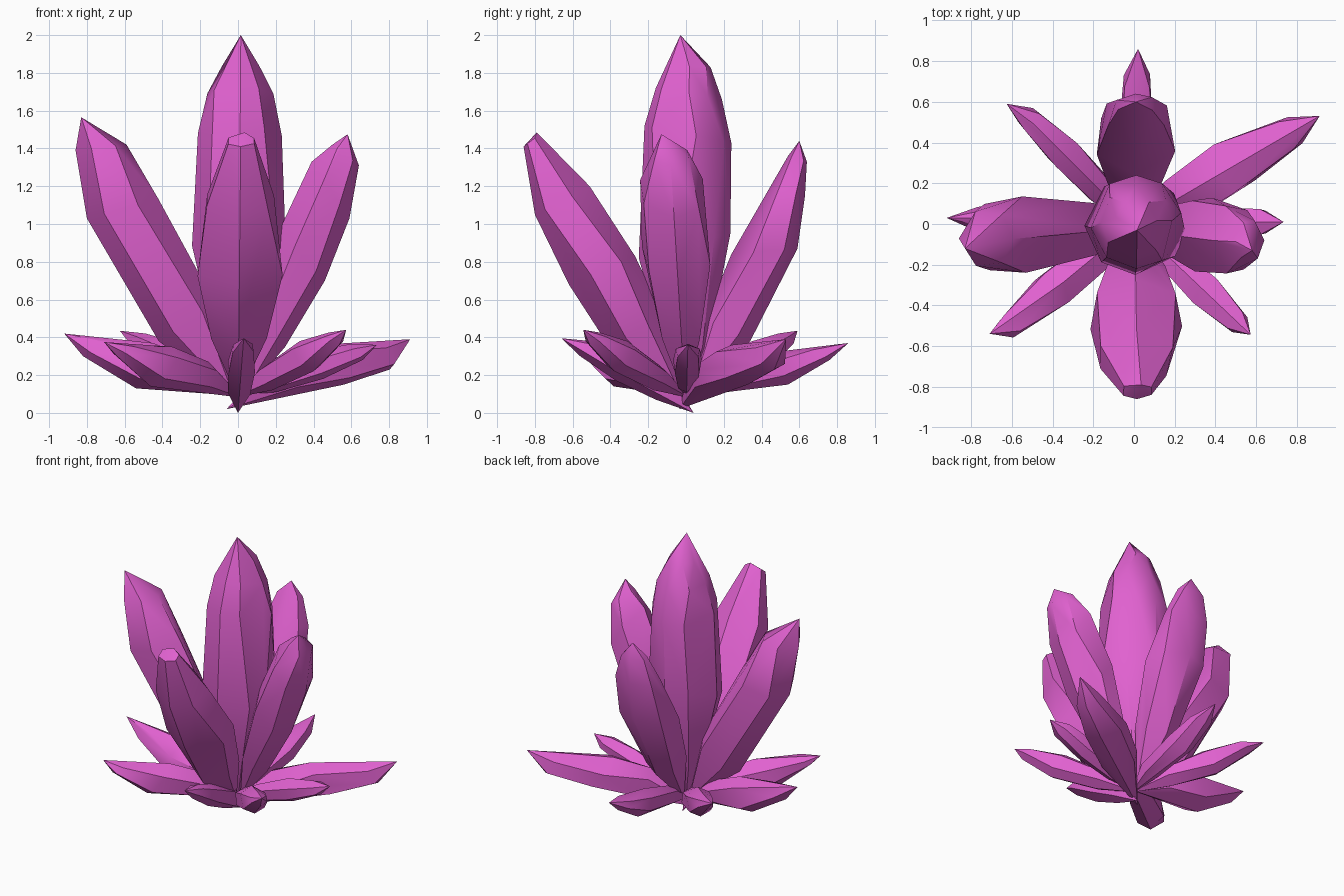
import bpy, bmesh, math, random
from mathutils import Vector

random.seed(11)
mat = bpy.data.materials.new("magenta crystal")
mat.diffuse_color = (0.75, 0.12, 0.63, 1)


def crystal(name, azimuth, base, rings, tip, drift=0.0, sides=6, tip_side=0.0):
    """Faceted crystal leaning along an azimuth. Points are (radius, height);
    each ring is (outer point, inner point, half width); drift moves it sideways
    with height and tip_side moves only the tip."""
    a = math.radians(azimuth)
    out = Vector((math.cos(a), math.sin(a), 0))
    side = Vector((-math.sin(a), math.cos(a), 0))
    up = Vector((0, 0, 1))

    def place(r, z, s=0.0):
        s += drift * z / tip[1]
        return out * r + side * s + up * z

    bm = bmesh.new()
    bm.verts.new(place(*base))
    bm.verts.new(place(*tip, tip_side))
    spread = 1 / math.sin(math.pi / 3) if sides == 6 else 1
    for lo, hi, half in rings:
        for k in range(sides):
            t = 2 * math.pi * k / sides
            if k % (sides // 2):
                t += random.uniform(-0.2, 0.2)
            f = (1 + math.cos(t)) / 2
            bm.verts.new(place(hi[0] + (lo[0] - hi[0]) * f,
                               hi[1] + (lo[1] - hi[1]) * f,
                               math.sin(t) * half * spread))
    hull = bmesh.ops.convex_hull(bm, input=bm.verts[:])
    loose = {g for g in hull["geom_interior"] if isinstance(g, bmesh.types.BMVert)}
    bmesh.ops.delete(bm, geom=list(loose), context="VERTS")
    bmesh.ops.dissolve_limit(bm, angle_limit=math.radians(5),
                             verts=bm.verts[:], edges=bm.edges[:])
    bmesh.ops.recalc_face_normals(bm, faces=bm.faces[:])
    me = bpy.data.meshes.new(name)
    bm.to_mesh(me)
    bm.free()
    me.materials.append(mat)
    ob = bpy.data.objects.new(name, me)
    bpy.context.collection.objects.link(ob)
    bpy.ops.object.select_all(action="DESELECT")
    ob.select_set(True)
    bpy.context.view_layer.objects.active = ob
    bpy.ops.object.shade_smooth_by_angle(angle=math.radians(35))


# Tall central crystal
crystal("central_crystal", 90, (0, 0.08),
        [((0.12, 0.35), (-0.12, 0.35), 0.12),
         ((0.235, 0.95), (-0.25, 0.82), 0.25),
         ((0.24, 1.43), (-0.22, 1.52), 0.225),
         ((0.19, 1.66), (-0.16, 1.72), 0.175),
         ((0.13, 1.83), (-0.09, 1.84), 0.1)], (-0.03, 2.0), -0.015, 8)

# Four large leaning crystals
crystal("left_crystal", 180, (0.02, 0.08),
        [((0.42, 0.38), (0.12, 0.58), 0.13),
         ((0.80, 1.03), (0.42, 1.13), 0.175),
         ((0.86, 1.39), (0.59, 1.42), 0.125)], (0.83, 1.565), 0.08, tip_side=0.04)
crystal("right_crystal", 0, (0.02, 0.08),
        [((0.25, 0.35), (0.08, 0.5), 0.1),
         ((0.46, 0.7), (0.22, 0.97), 0.165),
         ((0.59, 1.03), (0.39, 1.33), 0.155),
         ((0.64, 1.31), (0.5, 1.42), 0.09)], (0.58, 1.475), -0.09, tip_side=-0.04)
crystal("front_crystal", -90, (0.02, 0.08),
        [((0.4, 0.34), (0.12, 0.52), 0.14),
         ((0.62, 0.68), (0.27, 0.83), 0.21),
         ((0.80, 1.05), (0.51, 1.2), 0.165),
         ((0.86, 1.41), (0.78, 1.47), 0.07)], (0.79, 1.485), 0.015, tip_side=0.02)
crystal("back_crystal", 90, (0.02, 0.08),
        [((0.34, 0.38), (0.1, 0.5), 0.12),
         ((0.59, 0.87), (0.24, 0.84), 0.18),
         ((0.63, 1.15), (0.45, 1.18), 0.15),
         ((0.64, 1.33), (0.54, 1.36), 0.09)], (0.6, 1.44), -0.01)

# Ring of low crystals spreading near the ground
crystal("low_left_crystal", 180, (0.0, 0.09),
        [((0.25, 0.12), (0.2, 0.27), 0.08),
         ((0.54, 0.13), (0.45, 0.37), 0.11),
         ((0.82, 0.3), (0.62, 0.39), 0.06)], (0.92, 0.42), -0.03)
crystal("low_right_crystal", 0, (-0.04, 0.09),
        [((0.2, 0.11), (0.15, 0.22), 0.05),
         ((0.45, 0.18), (0.4, 0.33), 0.07),
         ((0.66, 0.28), (0.6, 0.365), 0.06)], (0.735, 0.36), 0.01)
crystal("low_back_right_crystal", 30.2, (-0.07, 0.02),
        [((0.32, 0.09), (0.22, 0.29), 0.12),
         ((0.65, 0.15), (0.48, 0.36), 0.13),
         ((0.93, 0.23), (0.85, 0.375), 0.08)], (1.055, 0.39))
crystal("low_front_right_crystal", -43.5, (-0.03, 0.08),
        [((0.25, 0.12), (0.2, 0.25), 0.065),
         ((0.55, 0.22), (0.45, 0.38), 0.08),
         ((0.74, 0.36), (0.66, 0.425), 0.05)], (0.79, 0.44))
crystal("low_front_left_crystal", -140.5, (-0.03, 0.08),
        [((0.25, 0.11), (0.2, 0.27), 0.08),
         ((0.6, 0.14), (0.45, 0.35), 0.09),
         ((0.83, 0.3), (0.75, 0.365), 0.055)], (0.89, 0.375), tip_side=-0.035)
crystal("low_back_left_crystal", 135, (-0.03, 0.08),
        [((0.25, 0.12), (0.2, 0.25), 0.065),
         ((0.55, 0.2), (0.45, 0.37), 0.08),
         ((0.77, 0.35), (0.69, 0.42), 0.055)], (0.86, 0.435), tip_side=0.025)
crystal("low_front_crystal", -90, (-0.04, 0.0),
        [((0.16, 0.07), (0.08, 0.2), 0.06),
         ((0.37, 0.17), (0.33, 0.32), 0.07),
         ((0.56, 0.3), (0.5, 0.38), 0.055)], (0.66, 0.395), 0.03)
crystal("low_back_crystal", 90, (-0.03, 0.08),
        [((0.2, 0.1), (0.15, 0.23), 0.06),
         ((0.54, 0.15), (0.45, 0.32), 0.075),
         ((0.76, 0.28), (0.65, 0.345), 0.065)], (0.86, 0.37), -0.02)
